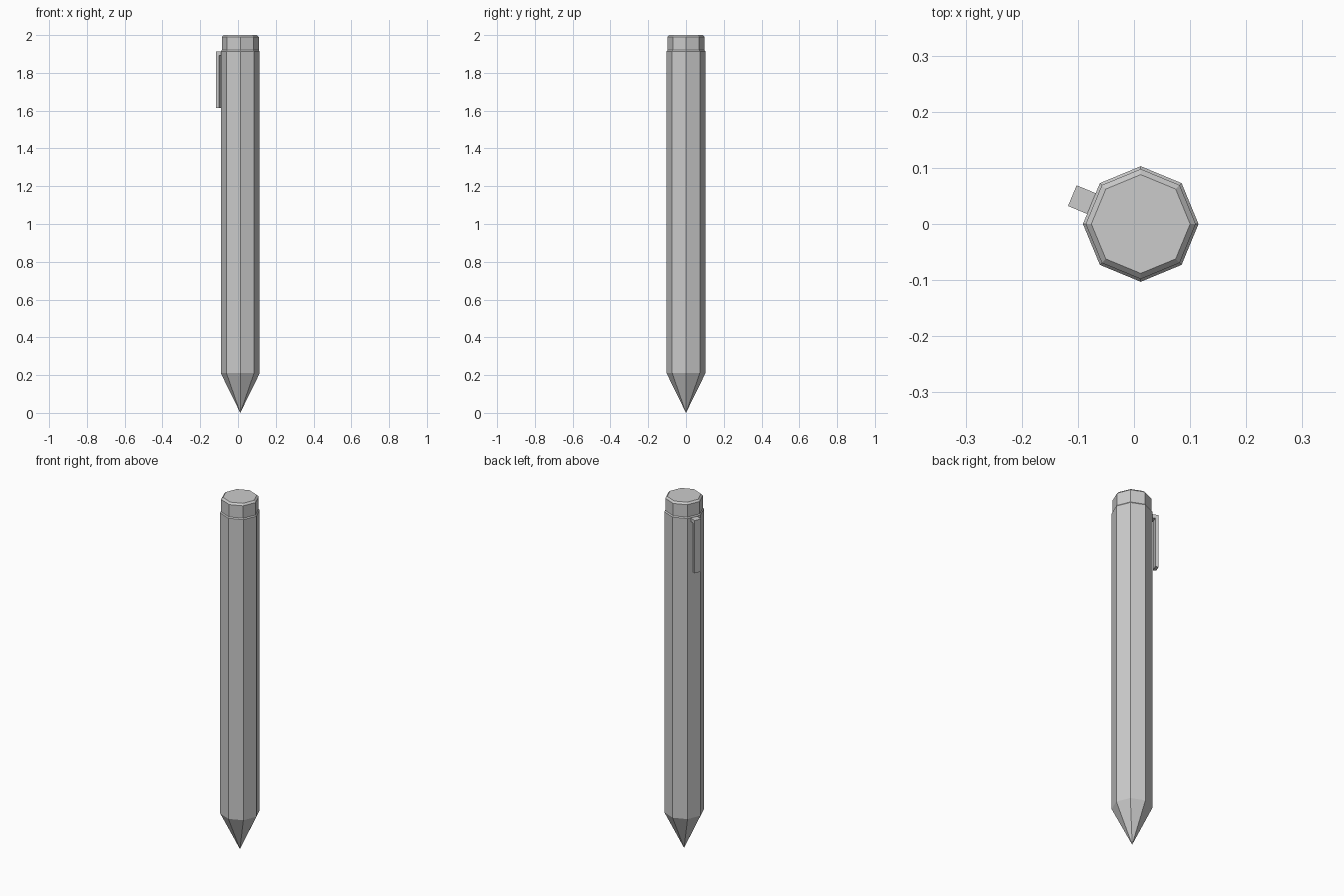
import bpy, bmesh
from math import radians, cos, sin, tau
from mathutils import Matrix

cube = bpy.data.objects.get("Cube")
if cube:
    bpy.data.objects.remove(cube, do_unlink=True)

SIDES = 8
AXIS_X = 0.012          # barrel axis, offset to balance the clip
CLIP_ANGLE = radians(157.5)

grey = bpy.data.materials.new("plain grey")
grey.use_nodes = True
colour = (0.6, 0.6, 0.6, 1)
grey.diffuse_color = colour
grey.node_tree.nodes["Principled BSDF"].inputs["Base Color"].default_value = colour


def finish(name, bm):
    bmesh.ops.recalc_face_normals(bm, faces=bm.faces)
    mesh = bpy.data.meshes.new(name)
    bm.to_mesh(mesh)
    bm.free()
    mesh.materials.append(grey)
    obj = bpy.data.objects.new(name, mesh)
    obj.location.x = AXIS_X
    bpy.context.collection.objects.link(obj)
    return obj


def lathe(name, profile):
    """Octagonal solid from (radius, height) rings; radius 0 makes a point."""
    bm = bmesh.new()
    rings = []
    for r, z in profile:
        count = SIDES if r else 1
        rings.append([bm.verts.new((r * cos(tau * i / SIDES), r * sin(tau * i / SIDES), z))
                      for i in range(count)])
    for low, high in zip(rings, rings[1:]):
        for i in range(SIDES):
            j = (i + 1) % SIDES
            corners = [low[i % len(low)], low[j % len(low)], high[j], high[i]]
            bm.faces.new(list(dict.fromkeys(corners)))
    for ring in (rings[0], rings[-1]):
        if len(ring) > 1:
            bm.faces.new(ring)
    return finish(name, bm)


def clip_profile(name, points, width):
    """Extrude a (distance, height) outline across the clip's width."""
    bm = bmesh.new()
    face = bm.faces.new([bm.verts.new((d, -width / 2, z)) for d, z in points])
    side = bmesh.ops.extrude_face_region(bm, geom=[face])["geom"]
    verts = [v for v in side if isinstance(v, bmesh.types.BMVert)]
    bmesh.ops.translate(bm, verts=verts, vec=(0, width, 0))
    bmesh.ops.rotate(bm, verts=bm.verts, matrix=Matrix.Rotation(CLIP_ANGLE, 3, 'Z'))
    return finish(name, bm)


# Pointed tip, barrel with a narrow shoulder, and chamfered end cap
lathe("barrel_and_tip", [(0, 0), (0.103, 0.21), (0.103, 1.914), (0.098, 1.92)])
lathe("end_cap", [(0.098, 1.915), (0.098, 1.99), (0.088, 2.0)])

# Pocket clip: a bracket at the top and a thin arm hanging beside the barrel
clip_profile("pocket_clip", [(0.09, 1.912), (0.132, 1.912), (0.132, 1.613),
                             (0.115, 1.613), (0.115, 1.892), (0.09, 1.892)], 0.04)
